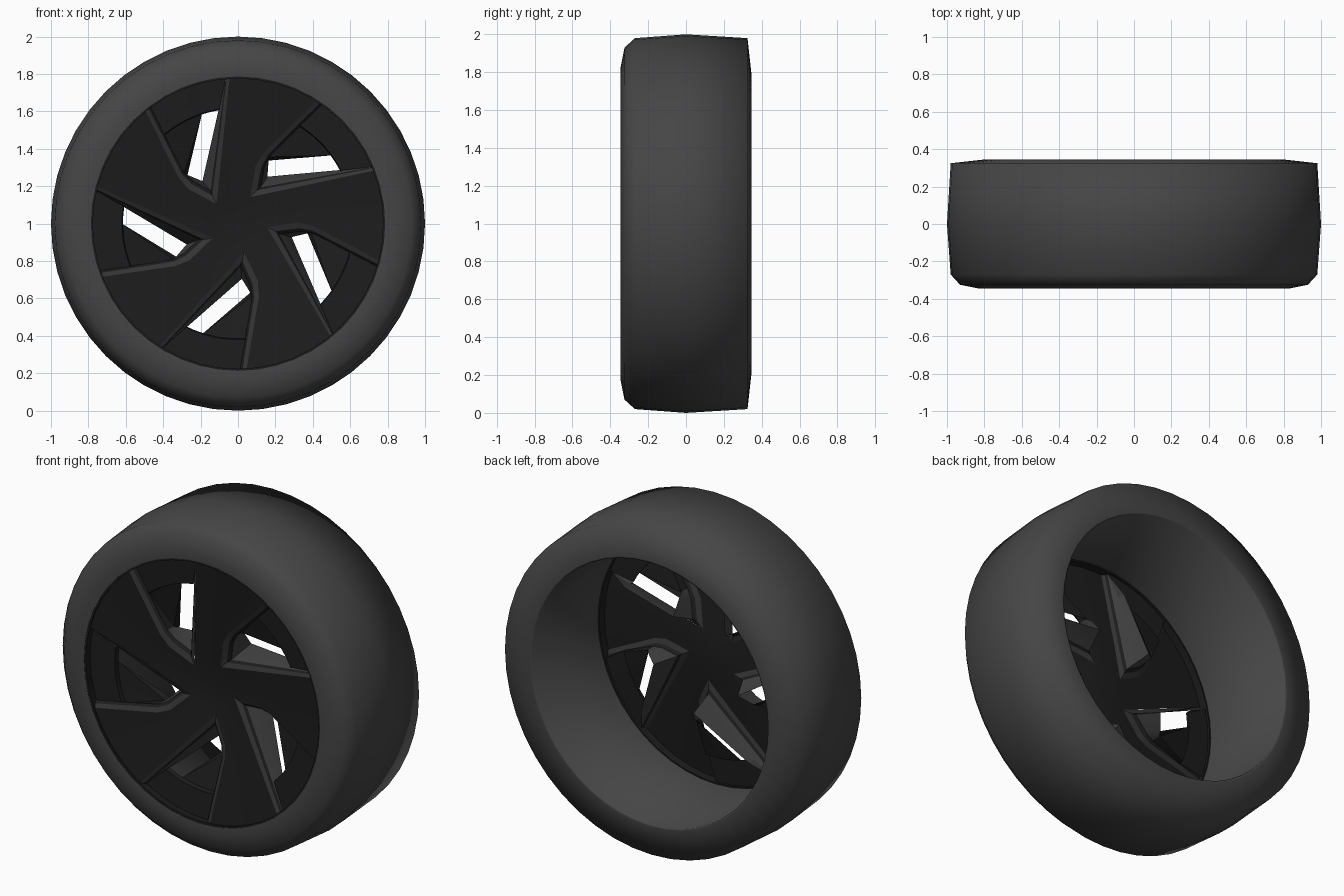
import bpy, bmesh, math
from mathutils import Vector, Matrix

cube = bpy.data.objects.get("Cube")
if cube:
    bpy.data.objects.remove(cube)

SPOKES = 5
RIM = 0.78


def material(name, v):
    m = bpy.data.materials.new(name)
    m.use_nodes = True
    m.diffuse_color = (v, v, v, 1)
    m.node_tree.nodes["Principled BSDF"].inputs["Base Color"].default_value = (v, v, v, 1)
    return m


rubber = material("grey rubber", 0.06)
dark = material("black plastic", 0.012)
trim = material("dark grey trim", 0.034)
inner = material("grey inner wall", 0.05)


def finish(name, bm, mats, smooth):
    me = bpy.data.meshes.new(name)
    bm.to_mesh(me)
    bm.free()
    ob = bpy.data.objects.new(name, me)
    bpy.context.collection.objects.link(ob)
    ob.location.z = 1
    for m in mats:
        me.materials.append(m)
    bpy.ops.object.select_all(action='DESELECT')
    ob.select_set(True)
    bpy.context.view_layer.objects.active = ob
    bpy.ops.object.shade_smooth_by_angle(angle=math.radians(smooth))


def revolve(name, profile, mat, smooth):
    """Turn a closed (y, radius) profile around the axle."""
    bm = bmesh.new()
    vs = [bm.verts.new((0, y, r)) for y, r in profile]
    es = [bm.edges.new(p) for p in zip(vs, vs[1:] + vs[:1])]
    bmesh.ops.spin(bm, geom=vs + es, cent=(0, 0, 0), axis=(0, 1, 0),
                   angle=math.tau, steps=48, use_merge=True)
    bmesh.ops.remove_doubles(bm, verts=bm.verts, dist=1e-4)
    bmesh.ops.recalc_face_normals(bm, faces=bm.faces)
    finish(name, bm, [mat], smooth)


def dish(x, z, drop=0.0):
    """Point on the concave wheel face, pushed back by drop."""
    r = min(math.hypot(x, z) / RIM, 1)
    return Vector((x, -0.235 - 0.098 * r + drop, z))


def arc(p, q, n, y, radius=RIM):
    """Points on a circle around the axle, from the angle of p to that of q."""
    a, b = math.atan2(p.z, p.x), math.atan2(q.z, q.x)
    angles = [a + (b - a) * i / n for i in range(n + 1)]
    return [Vector((radius * math.cos(t), y, radius * math.sin(t))) for t in angles]


def face(bm, pts, index=0):
    f = bm.faces.new([bm.verts.new(p) for p in pts])
    f.material_index = index
    f.normal_update()
    if f.normal.y > 0:
        f.normal_flip()


def strip(bm, a, b, index=0):
    for i in range(len(a) - 1):
        face(bm, [a[i], a[i + 1], b[i + 1], b[i]], index)


def repeat(bm):
    """Copy the part around the axle, then weld it."""
    base = list(bm.verts) + list(bm.edges) + list(bm.faces)
    for k in range(1, SPOKES):
        new = bmesh.ops.duplicate(bm, geom=base)["geom"]
        bmesh.ops.rotate(bm, verts=[v for v in new if isinstance(v, bmesh.types.BMVert)],
                         matrix=Matrix.Rotation(-k * math.tau / SPOKES, 3, 'Y'))
    bmesh.ops.remove_doubles(bm, verts=bm.verts, dist=1e-4)


# Tyre with inner barrel
revolve("tyre", [(-0.325, 0.79), (-0.343, 0.787), (-0.345, 0.83), (-0.325, 0.93), (-0.27, 0.98),
                 (0, 1.0), (0.325, 0.98), (0.345, 0.8), (0.345, 0.79)], rubber, 93)
# Thin dark band lining the front of the barrel
revolve("rim_band", [(-0.341, 0.776), (-0.341, 0.787), (-0.285, 0.787), (-0.285, 0.779)], dark, 30)

# Pocket outline: rim corner, hub corner, rounded elbow, other rim corner
edge = [dish(x, z) for x, z in
        ((-0.045, 0.778), (-0.115, 0.105), (-0.265, 0.185), (-0.32, 0.25), (-0.495, 0.603))]
D, C, B0, B, A = edge
turn = Matrix.Rotation(-math.tau / SPOKES, 3, 'Y')
D_next, C_next = turn @ D, turn @ C

# Swept blades joined at the hub
N = 6
bm = bmesh.new()
rows = []
for p, t in ((C, 0), (B0, 0.3), (B, 0.45)):
    q = C_next.lerp(D_next, t)
    line = [p.lerp(q, i / N) for i in range(N + 1)]
    rows.append([dish(v.x, v.z) for v in line])
rows.append(arc(A, D_next, N, A.y))
for a, b in zip(rows, rows[1:]):
    strip(bm, a, b)
for i in range(N):
    face(bm, [dish(0, 0), rows[0][i], rows[0][i + 1]])
repeat(bm)
finish("blades", bm, [dark], 25)

# Pockets: trim and bevel along the outline
trim_in = [dish(x, z, 0.012) for x, z in
           ((-0.06, 0.777), (-0.138, 0.15), (-0.25, 0.213), (-0.3, 0.265), (-0.477, 0.615))]
bevel = [dish(x, z, 0.028) for x, z in
         ((-0.066, 0.776), (-0.147, 0.175), (-0.243, 0.228), (-0.29, 0.273), (-0.467, 0.623))]
bD, bC, bB0, bB, bA = bevel
bm = bmesh.new()
strip(bm, edge, trim_in, 1)
strip(bm, trim_in, bevel, 0)

# Shallow floor ring, with a step down at its inner radius
M = 7
f_d, f_a = [Vector((p.x, -0.298, p.z)) for p in (bD, bA)]
h1, h2, h3 = [Vector(p) for p in ((-0.1, -0.2, 0.61), (-0.19, -0.1, 0.227), (-0.27, -0.17, 0.26))]
root = Vector((-0.287, -0.2, 0.272))
wall_end = bB.lerp(bA, 0.42)
lip = arc(h1, wall_end, M, -0.288, 0.62)
step = arc(h1, wall_end, M, -0.262, 0.615)
strip(bm, arc(f_d, f_a, M, -0.298), lip)
strip(bm, lip, step)

# Deep walls around the opening
face(bm, [bD, f_d, lip[0]], 2)
face(bm, [bD, lip[0], h1], 2)
face(bm, [bD, h1, h2, bC], 2)
face(bm, [bC, h2, bB0], 2)
face(bm, [bB0, h2, h3], 2)
face(bm, [bB0, h3, root, bB], 2)
face(bm, [bB, root, step[M], lip[M]], 0)
face(bm, [bB, lip[M], f_a, bA], 0)

# Sloped panel beside the opening
face(bm, [root, h3, step[2]], 0)
for i in range(2, M):
    face(bm, [root, step[i], step[i + 1]], 0)
repeat(bm)
finish("pockets", bm, [dark, trim, inner], 20)
